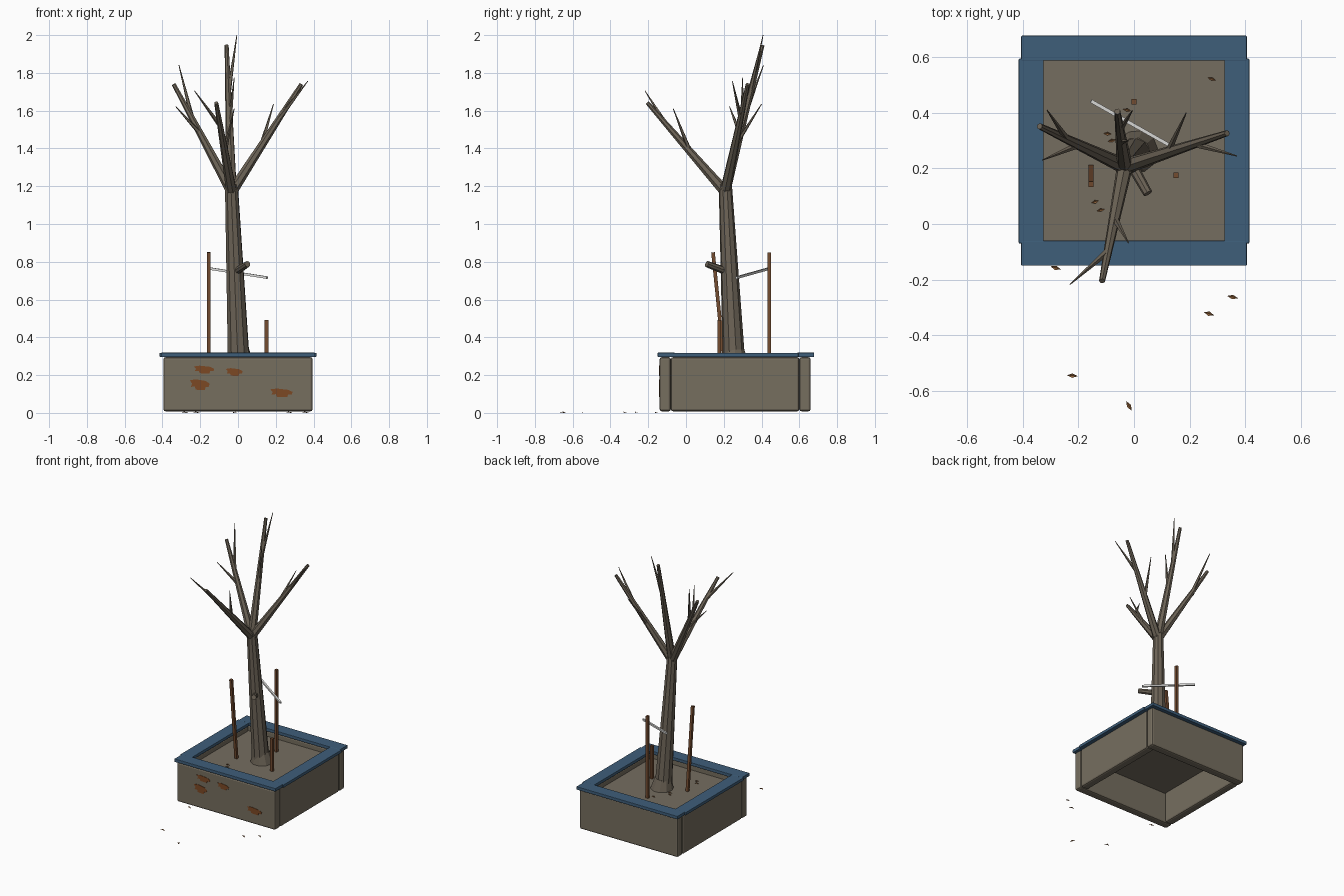
import bpy, bmesh, math, random
from mathutils import Vector, Matrix

if "Cube" in bpy.data.objects:
    bpy.data.objects.remove(bpy.data.objects["Cube"])

random.seed(4)


def material(name, r, g, b):
    lin = lambda c: ((c / 255 + 0.055) / 1.055) ** 2.4
    m = bpy.data.materials.new(name)
    m.diffuse_color = (lin(r), lin(g), lin(b), 1)
    m.use_nodes = True
    m.node_tree.nodes["Principled BSDF"].inputs["Base Color"].default_value = m.diffuse_color
    return m


CONCRETE = material("concrete", 118, 110, 95)
SOIL = material("dry soil", 117, 109, 96)
BARK = material("bark", 108, 99, 86)
BLUE = material("blue paint", 62, 94, 122)
WOOD = material("stake wood", 116, 76, 48)
RUST = material("rust", 124, 72, 36)
LEAF = material("dead leaf", 140, 96, 58)
TIE = material("pale tie", 226, 226, 224)


def finish(name, bm, mat):
    bmesh.ops.recalc_face_normals(bm, faces=bm.faces)
    me = bpy.data.meshes.new(name)
    bm.to_mesh(me)
    bm.free()
    me.materials.append(mat)
    ob = bpy.data.objects.new(name, me)
    bpy.context.collection.objects.link(ob)
    return ob


def box(name, lo, hi, mat, bevel=0):
    lo, hi = Vector(lo), Vector(hi)
    bm = bmesh.new()
    m = Matrix.Translation((lo + hi) / 2) @ Matrix.Diagonal((*(hi - lo), 1))
    bmesh.ops.create_cube(bm, size=1, matrix=m)
    ob = finish(name, bm, mat)
    if bevel:
        b = ob.modifiers.new("bevel", 'BEVEL')
        b.width, b.segments = bevel, 2
    return ob


def limb(name, p0, p1, r0, r1, sides, mat, turn=0.0):
    """Tapered straight piece between two points."""
    p0, p1 = Vector(p0), Vector(p1)
    d = p1 - p0
    bm = bmesh.new()
    m = (Matrix.Translation((p0 + p1) / 2) @ d.to_track_quat('Z', 'Y').to_matrix().to_4x4()
         @ Matrix.Rotation(turn, 4, 'Z'))
    bmesh.ops.create_cone(bm, cap_ends=True, segments=sides, radius1=r0, radius2=r1,
                          depth=d.length, matrix=m)
    return finish(name, bm, mat)


# Planter walls, open underneath
box("front_wall", (-0.395, -0.14, 0.008), (0.395, -0.08, 0.295), CONCRETE, 0.012)
box("back_wall", (-0.395, 0.60, 0.008), (0.395, 0.66, 0.295), CONCRETE, 0.012)
for side, s in (("left", -1), ("right", 1)):
    x0, x1 = sorted((s * 0.335, s * 0.395))
    box(side + "_wall", (x0, -0.08, 0.008), (x1, 0.60, 0.295), CONCRETE, 0.012)
    # Side rim boards
    x0, x1 = sorted((s * 0.325, s * 0.415))
    box(side + "_rim", (x0, -0.07, 0.296), (x1, 0.595, 0.318), BLUE, 0.003)
box("front_rim", (-0.406, -0.15, 0.296), (0.406, -0.06, 0.319), BLUE, 0.003)
box("back_rim", (-0.406, 0.588, 0.296), (0.406, 0.678, 0.319), BLUE, 0.003)
box("soil", (-0.34, -0.085, 0.23), (0.34, 0.605, 0.255), SOIL)

# Rust stains: thin ragged plates on the front wall
STAIN = [(0, .9), (.3, 1), (.8, .85), (1, .6), (.95, .3), (.8, .3), (.75, 0),
         (.3, .05), (.25, .35), (.05, .3), (.12, .6)]
for i, (x, z, w, h) in enumerate([(-.235, .208, .11, .042), (-.065, .195, .09, .042),
                                  (-.255, .12, .105, .058), (.17, .083, .12, .046)]):
    bm = bmesh.new()
    f = bm.faces.new([bm.verts.new((x + u * w, -0.1385, z + v * h)) for u, v in STAIN])
    ext = bmesh.ops.extrude_face_region(bm, geom=[f])["geom"]
    bmesh.ops.translate(bm, vec=(0, -0.004, 0),
                        verts=[g for g in ext if isinstance(g, bmesh.types.BMVert)])
    finish(f"rust_stain_{i}", bm, RUST)

# Trunk with root flare and cut stub
FORK = Vector((-0.033, 0.207, 1.17))
limb("root_flare", (0.01, 0.26, 0.25), (0.004, 0.255, 0.33), 0.078, 0.056, 10, BARK)
limb("trunk", (0.005, 0.255, 0.25), (-0.035, 0.208, 1.21), 0.06, 0.035, 10, BARK)
limb("cut_stub", (-0.015, 0.225, 0.745), (0.05, 0.11, 0.788), 0.021, 0.017, 8, BARK)

# Main branches: tip, then twigs as (position along branch, twig tip)
BRANCHES = {
    "right": ((0.335, 0.327, 1.74), [(.68, (0.37, 0.245, 1.757)), (.42, (0.188, 0.40, 1.635))]),
    "back": ((-0.06, 0.405, 1.947), [(.66, (-0.006, 0.408, 2.0)), (.45, (-0.02, 0.30, 1.775))]),
    "left": ((-0.34, 0.352, 1.74), [(.68, (-0.313, 0.41, 1.842)), (.54, (-0.33, 0.23, 1.622))]),
    "front": ((-0.115, -0.205, 1.642), [(.74, (-0.23, -0.217, 1.705)), (.45, (-0.02, -0.068, 1.612))]),
}
for name, (tip, twigs) in BRANCHES.items():
    tip = Vector(tip)
    limb(name + "_branch", FORK, tip, 0.029, 0.011, 7, BARK)
    for i, (t, end) in enumerate(twigs):
        limb(f"{name}_twig_{i}", FORK.lerp(tip, t), end, 0.013, 0.002, 5, BARK)

# Square stakes, one leaning and one broken short
for name, p0, p1 in (("leaning_stake", (-0.155, 0.205, 0.24), (-0.155, 0.143, 0.85)),
                     ("back_stake", (0, 0.44, 0.24), (0, 0.44, 0.85)),
                     ("short_stake", (0.151, 0.176, 0.24), (0.151, 0.176, 0.493))):
    limb(name, p0, p1, 0.0135, 0.0135, 4, WOOD, math.pi / 4)

# Pale tie hanging between stake and trunk
limb("tie", (-0.155, 0.443, 0.765), (0.155, 0.268, 0.716), 0.009, 0.009, 4, TIE, math.pi / 4)

# Fallen leaves: small folded diamonds on the ground and on the soil
GROUND = [(.355, -.263), (.27, -.323), (-.222, -.546), (-.018, -.655), (-.282, -.158)]
BED = [(.28, .522), (-.095, .325), (-.14, .08), (-.12, .05), (-.08, .30), (-.025, .41)]
for i, (x, y) in enumerate(GROUND + BED):
    z = 0.0 if i < len(GROUND) else 0.256
    size = 0.02 if i < len(GROUND) else 0.015
    bm = bmesh.new()
    a, b, c, d = [bm.verts.new((u * size, v * size, w)) for u, v, w in
                  ((-1, 0, .002), (0, -.4, .007), (1, 0, 0), (0, .4, .006))]
    bm.faces.new((a, b, c))
    bm.faces.new((a, c, d))
    ang = 2.1 if i == 3 else random.uniform(-0.4, 0.4)
    bm.transform(Matrix.Translation((x, y, z)) @ Matrix.Rotation(ang, 4, 'Z'))
    finish(f"leaf_{i}", bm, LEAF)
